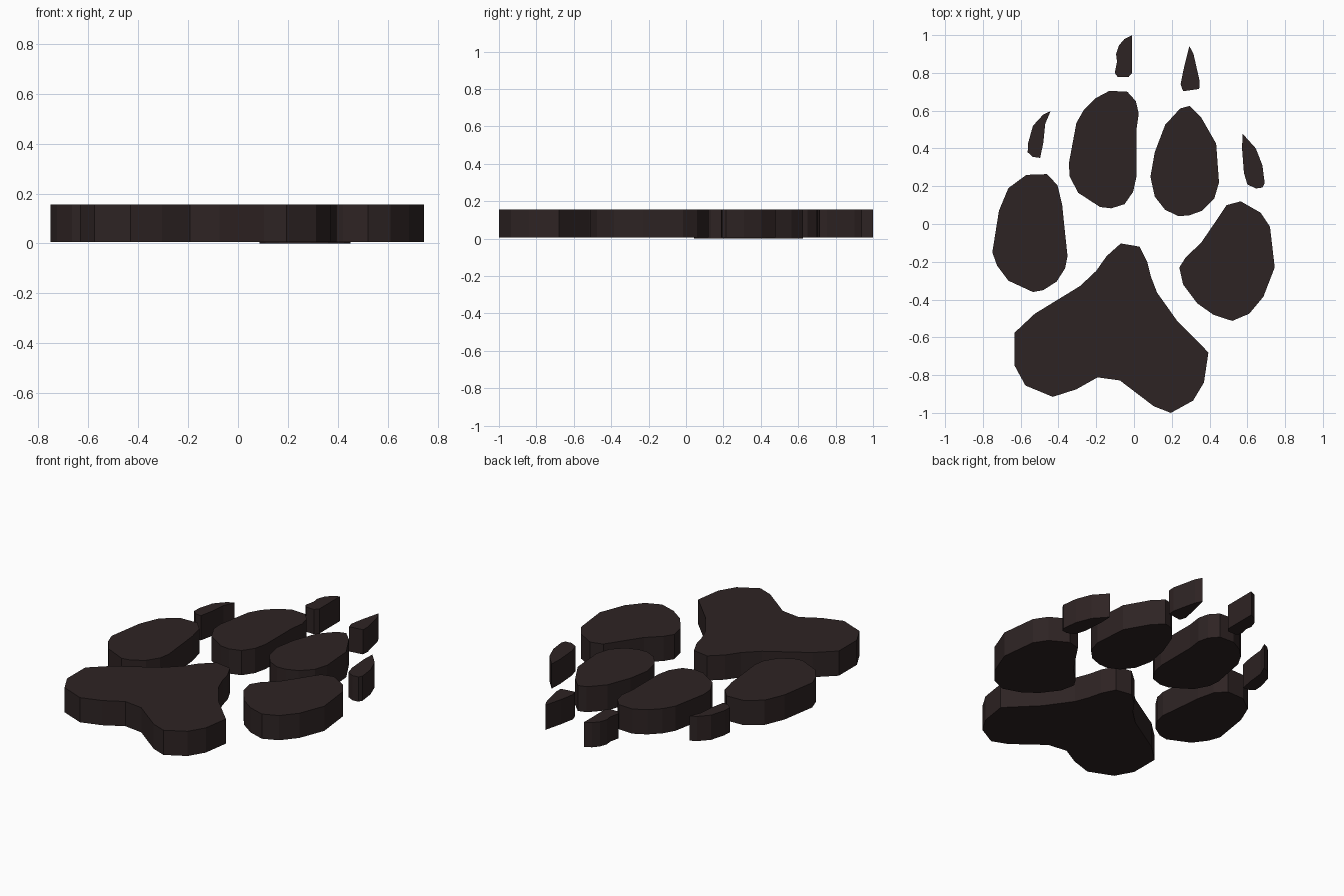
import bpy, bmesh

TOP = 0.156

fur = bpy.data.materials.new("dark brown")
fur.diffuse_color = (0.027, 0.017, 0.017, 1)


def slab(name, outline, bottom=0.005):
    """Extrude a closed outline from bottom up to the shared top height."""
    bm = bmesh.new()
    face = bm.faces.new([bm.verts.new((x, y, bottom)) for x, y in outline])
    ext = bmesh.ops.extrude_face_region(bm, geom=[face])
    for v in ext["geom"]:
        if isinstance(v, bmesh.types.BMVert):
            v.co.z = TOP
    bmesh.ops.recalc_face_normals(bm, faces=bm.faces)
    me = bpy.data.meshes.new(name)
    bm.to_mesh(me)
    bm.free()
    me.materials.append(fur)
    ob = bpy.data.objects.new(name, me)
    bpy.context.collection.objects.link(ob)


# main pad
slab("heel_pad", [
    (-.07, -.103), (.03, -.12), (.07, -.20), (.09, -.28), (.122, -.363), (.23, -.515),
    (.394, -.68), (.37, -.84), (.313, -.935), (.195, -1.0), (.105, -.965),
    (-.075, -.828), (-.193, -.812), (-.305, -.875), (-.43, -.915), (-.575, -.855),
    (-.632, -.75), (-.632, -.575), (-.525, -.475), (-.285, -.328), (-.20, -.248),
    (-.145, -.17)])

# four toes, left to right
slab("outer_left_toe", [
    (-.57, .26), (-.46, .264), (-.405, .205), (-.38, .10), (-.37, .0), (-.352, -.17),
    (-.365, -.235), (-.41, -.305), (-.48, -.35), (-.535, -.36), (-.665, -.30),
    (-.725, -.22), (-.75, -.15), (-.715, .07), (-.665, .19)])
slab("inner_left_toe", [
    (-.13, .705), (-.035, .70), (.01, .65), (.025, .585), (.013, .50), (.013, .25),
    (-.005, .17), (-.05, .105), (-.12, .083), (-.18, .09), (-.295, .165),
    (-.34, .25), (-.345, .32), (-.305, .535), (-.265, .605), (-.205, .665)])
slab("inner_right_toe", [
    (.245, .612), (.295, .625), (.355, .565), (.435, .425), (.45, .22), (.425, .135),
    (.36, .07), (.29, .045), (.235, .042), (.165, .075), (.11, .145), (.087, .25),
    (.11, .38), (.165, .525)], bottom=0.0)
slab("outer_right_toe", [
    (.49, .10), (.565, .12), (.67, .06), (.72, -.015), (.745, -.23), (.685, -.385),
    (.61, -.475), (.52, -.513), (.42, -.48), (.335, -.42), (.26, -.32), (.24, -.23),
    (.275, -.175), (.355, -.10), (.43, .01)])

# claws
slab("outer_left_claw", [
    (-.442, .597), (-.47, .53), (-.48, .43), (-.497, .35), (-.535, .355),
    (-.563, .38), (-.56, .43), (-.535, .52), (-.48, .58)])
slab("inner_left_claw", [
    (-.01, 1.0), (-.01, .80), (-.03, .777), (-.085, .777), (-.102, .80),
    (-.09, .86), (-.095, .90), (-.08, .945), (-.05, .98)])
slab("inner_right_claw", [
    (.293, .942), (.315, .90), (.348, .755), (.345, .715), (.26, .703),
    (.247, .74), (.265, .83)])
slab("outer_right_claw", [
    (.575, .478), (.645, .40), (.68, .31), (.692, .215), (.68, .193),
    (.645, .188), (.60, .21), (.582, .27), (.572, .40)])
